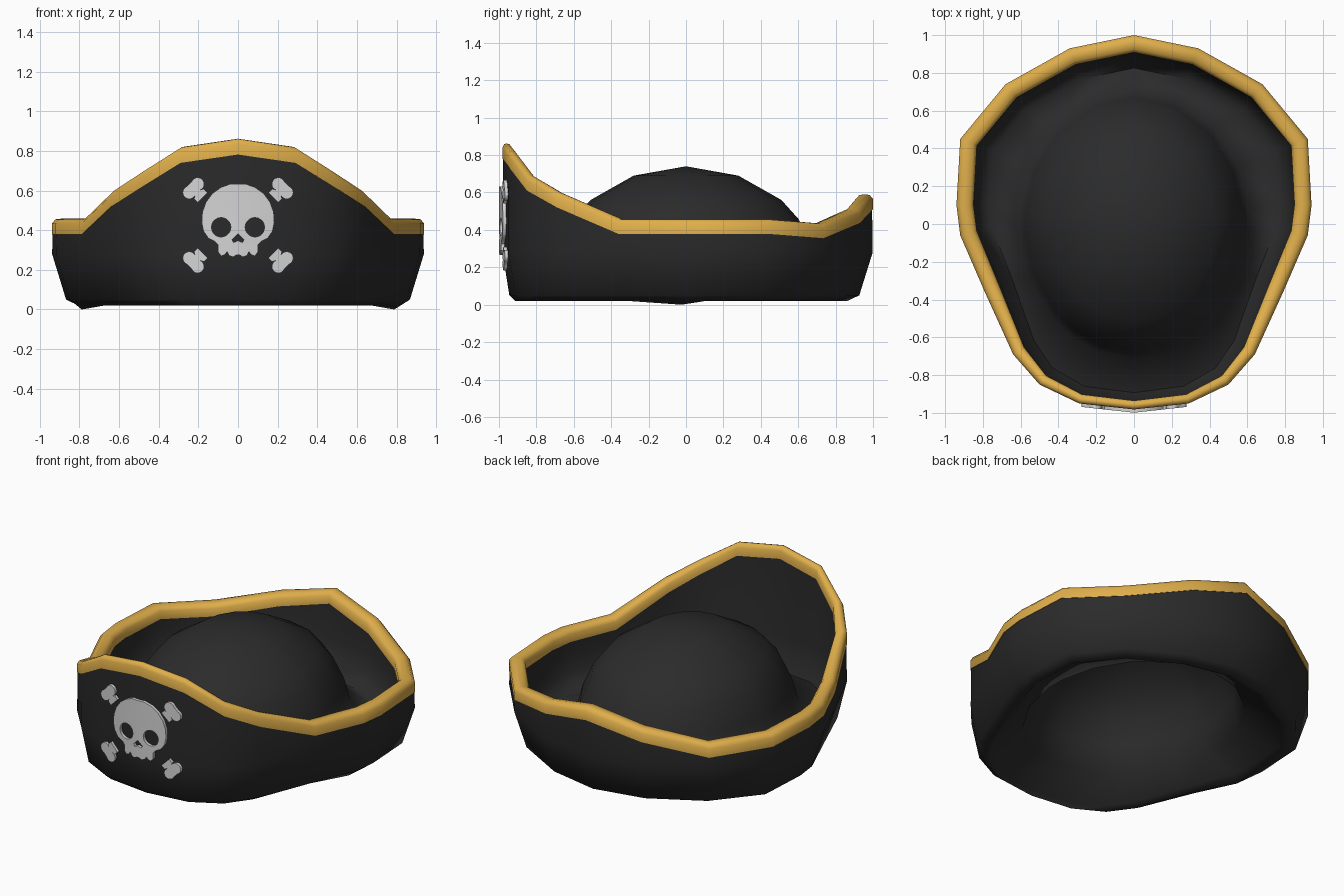
import bpy, bmesh, math
from mathutils import Vector

if "Cube" in bpy.data.objects:
    bpy.data.objects.remove(bpy.data.objects["Cube"])

def material(name, col):
    m = bpy.data.materials.new(name)
    m.diffuse_color = (*col, 1)
    m.use_nodes = True
    m.node_tree.nodes["Principled BSDF"].inputs["Base Color"].default_value = m.diffuse_color
    return m

BLACK = material("black felt", (0.024, 0.024, 0.024))
GOLD = material("gold trim", (0.74, 0.425, 0.07))
BONE = material("bone grey", (0.66, 0.66, 0.66))

# Half outline of the brim: x, y, rim height (back to front), mirrored to a loop
HALF = [(0, 1.0, .59), (.34, .93, .515), (.68, .74, .435), (.92, .45, .458),
        (.94, .10, .458), (.92, -.06, .458), (.79, -.36, .458), (.64, -.69, .60),
        (.50, -.85, .69), (.29, -.95, .82), (0, -.982, .862)]
LOOP = HALF + [(-x, y, h) for x, y, h in HALF[-2:0:-1]]
N = len(LOOP)

def width(y):
    return .09 if y > 0 else .09 - .045 * y * y

def offset_ring(k, z=None, below_rim=0.0):
    """Outline moved inward by k local widths, at height z or below the rim."""
    ring = []
    for i, (x, y, h) in enumerate(LOOP):
        p, a, b = Vector((x, y)), Vector(LOOP[i - 1][:2]), Vector(LOOP[(i + 1) % N][:2])
        n1, n2 = [Vector((d.y, -d.x)).normalized() for d in (p - a, b - p)]
        m = (n1 + n2).normalized()
        q = p + m * (k * width(y) / max(.5, m.dot(n1)))
        ring.append((q.x, q.y, h - below_rim if z is None else z))
    return ring

def dome_ring(r, z):
    """Oval ring of the crown."""
    ring = []
    for x, y, h in LOOP:
        d = Vector((x / .94, y)).normalized()
        ring.append((d.x * r * .86, d.y * r, z))
    return ring

def finish(name, bm, mat, angle):
    me = bpy.data.meshes.new(name)
    bm.to_mesh(me)
    bm.free()
    ob = bpy.data.objects.new(name, me)
    bpy.context.collection.objects.link(ob)
    me.materials.append(mat)
    bpy.ops.object.select_all(action='DESELECT')
    ob.select_set(True)
    bpy.context.view_layer.objects.active = ob
    bpy.ops.object.shade_smooth_by_angle(angle=math.radians(angle))
    return ob

def loft(name, rings, mat, angle, poles=None):
    bm = bmesh.new()
    vs = [[bm.verts.new(p) for p in r] for r in rings]
    pairs = list(zip(vs, vs[1:]))
    if poles:
        for z, r in zip(poles, (vs[0], vs[-1])):
            c = bm.verts.new((0, 0, z))
            for i in range(N):
                bm.faces.new((c, r[i - 1], r[i]))
    else:
        pairs.append((vs[-1], vs[0]))
    for a, b in pairs:
        for i in range(N):
            bm.faces.new((a[i - 1], a[i], b[i], b[i - 1]))
    bmesh.ops.recalc_face_normals(bm, faces=bm.faces)
    return finish(name, bm, mat, angle)

# Hat body: crown, gutter, turned-up brim, underside and hollow crown in one shell
base = offset_ring(1.5, .02)
base = [(x, y, 0.0 if abs(y + .06) < .06 and abs(x) > .5 else z) for x, y, z in base]
loft("hat_body", [
    dome_ring(.28, .69), dome_ring(.51, .56), dome_ring(.60, .46), dome_ring(.67, .32),
    dome_ring(.71, .18), offset_ring(1.9, .11), offset_ring(1.2, .20), offset_ring(.95, .30),
    offset_ring(.95, below_rim=.04),
    offset_ring(.06, below_rim=.04), offset_ring(0.02, .28), offset_ring(.8, .05), base,
    offset_ring(1.9, .045), dome_ring(.69, .13), dome_ring(.645, .30), dome_ring(.575, .44),
    dome_ring(.49, .535), dome_ring(.27, .66)], BLACK, 85, poles=(.74, .71))

# Gold trim wrapped over the brim edge
loft("rim_trim", [offset_ring(k, below_rim=b) for k, b in
     ((0, .08), (0, .025), (.2, .003), (.5, 0), (.8, .004), (1.0, .025), (1.0, .075), (.5, .07))],
     GOLD, 75)

def circle(cx, cy, r, n=20, a0=0, a1=360, closed=True):
    steps = n if closed else n - 1
    return [(cx + r * math.cos(math.radians(a0 + (a1 - a0) * i / steps)),
             cy + r * math.sin(math.radians(a0 + (a1 - a0) * i / steps))) for i in range(n)]

def emblem(name, outlines):
    """Flat plate with holes, bent onto the front of the brim."""
    cu = bpy.data.curves.new(name, 'CURVE')
    cu.dimensions, cu.fill_mode, cu.extrude = '2D', 'BOTH', .009
    for pts in outlines:
        s = cu.splines.new('POLY')
        s.points.add(len(pts) - 1)
        for p, (x, y) in zip(s.points, pts):
            p.co = (x, y, 0, 1)
        s.use_cyclic_u = True
    tmp = bpy.data.objects.new(name + "_curve", cu)
    bpy.context.collection.objects.link(tmp)
    bpy.context.view_layer.update()
    me = bpy.data.meshes.new_from_object(tmp.evaluated_get(bpy.context.evaluated_depsgraph_get()))
    bpy.data.objects.remove(tmp)
    bm = bmesh.new()
    bm.from_mesh(me)
    bmesh.ops.remove_doubles(bm, verts=bm.verts, dist=1e-5)
    bmesh.ops.bisect_plane(bm, geom=bm.verts[:] + bm.edges[:] + bm.faces[:],
                           plane_co=(0, 0, 0), plane_no=(1, 0, 0))
    for v in bm.verts:
        x, z, t = v.co
        v.co = (x, -.990 + .11 * abs(x) - t, z)
    bmesh.ops.recalc_face_normals(bm, faces=bm.faces)
    finish(name, bm, BONE, 30)

# Skull with cut eye sockets and nose
half = [(.04, .633), (.085, .617), (.13, .585), (.163, .54), (.18, .49), (.183, .44),
        (.174, .395), (.15, .36), (.115, .342), (.10, .325), (.10, .29), (.085, .27),
        (.068, .275), (.055, .292), (.045, .272), (.025, .265), (.008, .275)]
skull = half + [(-x, z) for x, z in reversed(half)]
nose = [(0, .382), (.03, .352), (.022, .338), (0, .348), (-.022, .338), (-.03, .352)]
emblem("skull", [skull, circle(.085, .415, .049), circle(-.085, .415, .049), nose])

# Four crossed-bone ends pointing outward along the diagonals
lobe = circle(.014, .030, .033, 14, -25, 205, False)
bone = lobe + [(-.025, .035), (-.052, .035), (-.052, -.035), (-.025, -.035)]
bone += [(u, -v) for u, v in reversed(lobe)]
for name, cx, cz, sx, sz in (("top_right", .215, .602, 1, 1), ("top_left", -.215, .602, -1, 1),
                             ("bottom_right", .215, .248, 1, -1), ("bottom_left", -.215, .248, -1, -1)):
    c = math.sqrt(.5)
    emblem("bone_" + name, [[(cx + sx * c * (u - v), cz + sz * c * (u + v)) for u, v in bone]])
